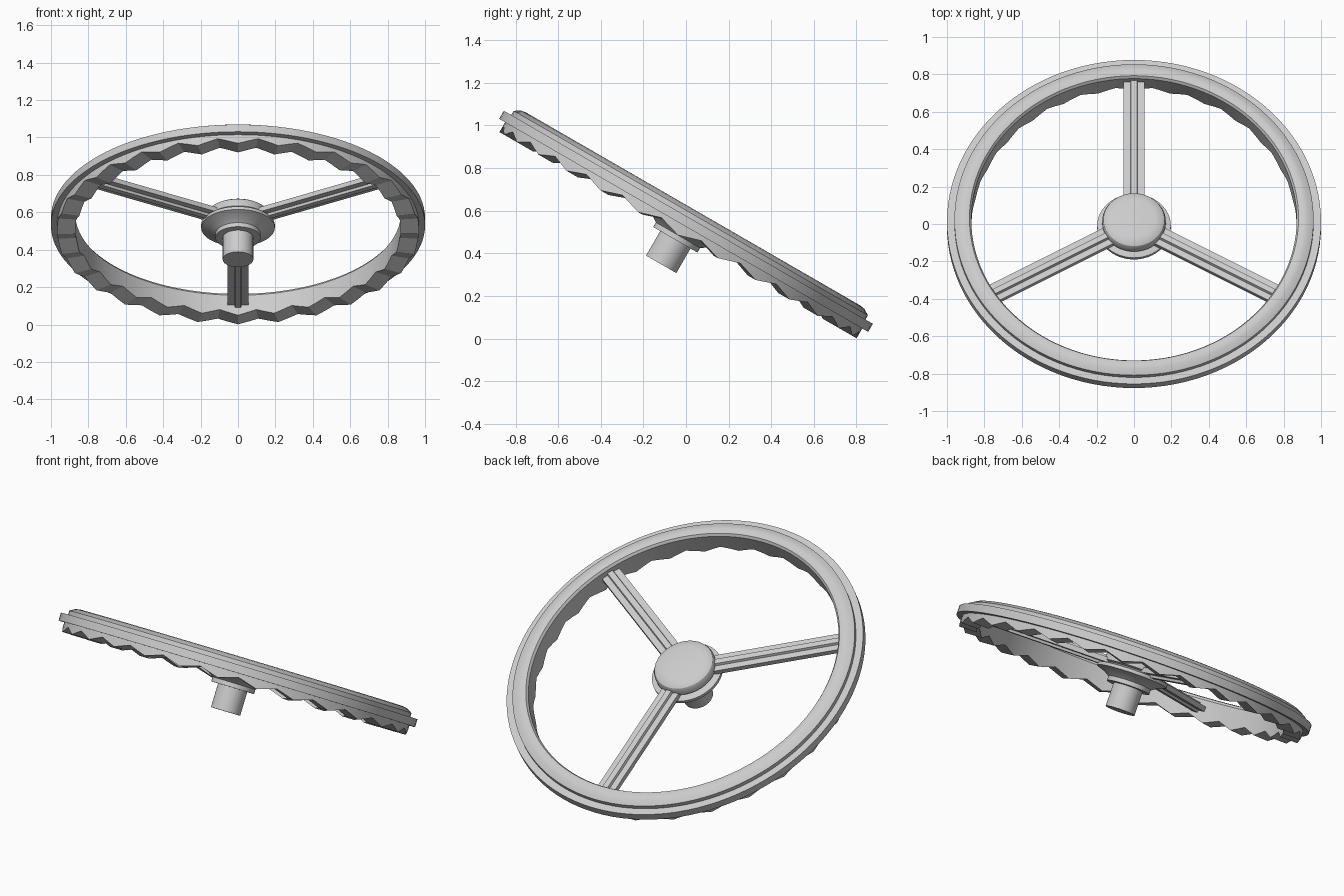
import bpy, bmesh, math
from mathutils import Matrix

cube = bpy.data.objects.get("Cube")
if cube:
    bpy.data.objects.remove(cube, do_unlink=True)

# One flat grey for the whole wheel
grey = bpy.data.materials.new("light_grey")
grey.use_nodes = True
COLOUR = (0.6, 0.6, 0.6, 1)
grey.diffuse_color = COLOUR
grey.node_tree.nodes["Principled BSDF"].inputs["Base Color"].default_value = COLOUR

# The wheel is modelled flat, then tilted with its top toward the driver
TILT = Matrix.Translation((0, 0, 0.55)) @ Matrix.Rotation(math.radians(-30), 4, "X")
TEETH = 28
STEPS = 4


def finish(name, bm, turn=Matrix.Identity(4)):
    bmesh.ops.remove_doubles(bm, verts=bm.verts, dist=1e-5)
    bmesh.ops.recalc_face_normals(bm, faces=bm.faces)
    bm.transform(TILT @ turn)
    mesh = bpy.data.meshes.new(name)
    bm.to_mesh(mesh)
    bm.free()
    mesh.materials.append(grey)
    obj = bpy.data.objects.new(name, mesh)
    bpy.context.collection.objects.link(obj)
    bpy.ops.object.select_all(action="DESELECT")
    obj.select_set(True)
    bpy.context.view_layer.objects.active = obj
    bpy.ops.object.shade_smooth_by_angle(angle=math.radians(25))
    return obj


def lathe(name, profile_at, segments, closed):
    """Spin a (radius, height) profile, which may vary by step, around z."""
    bm = bmesh.new()
    rings = []
    for i in range(segments):
        a = math.tau * i / segments
        rings.append([bm.verts.new((r * math.cos(a), r * math.sin(a), w))
                      for r, w in profile_at(i)])
    count = len(rings[0])
    for i in range(segments):
        here, there = rings[i], rings[(i + 1) % segments]
        for j in range(count if closed else count - 1):
            k = (j + 1) % count
            bm.faces.new((here[j], there[j], there[k], here[k]))
    return finish(name, bm)


# Rim: rounded top, thin outer flange, zigzag finger grips underneath
def rim_profile(i):
    wave = abs((i % STEPS) / STEPS - 0.5) * 2
    grip = -0.043 - 0.032 * wave
    return [(0.87, grip), (0.87, 0.048), (0.88, 0.062), (0.905, 0.067),
            (0.93, 0.063), (0.96, 0.045), (0.96, 0.022), (1, 0.022),
            (1, -0.022), (0.968, -0.022), (0.968, grip)]


lathe("rim", rim_profile, TEETH * STEPS, True)

# Hub: domed cap, flared collar and stem
cap = [(0, 0.066), (0.115, 0.064), (0.145, 0.058), (0.163, 0.046), (0.17, 0.03),
       (0.17, 0), (0.15, -0.01), (0, -0.01)]
collar = [(0, -0.005), (0.15, -0.005), (0.197, -0.02), (0.197, -0.038),
          (0.15, -0.055), (0.12, -0.075), (0.12, -0.1), (0, -0.1)]
stem = [(0, -0.09), (0.082, -0.09), (0.082, -0.233), (0, -0.233)]
for name, profile in (("hub_cap", cap), ("hub_collar", collar), ("hub_stem", stem)):
    lathe(name, lambda i, p=profile: p, 48, False)

# Spokes: flat plate with a raised rib along both sides
half = [(0.055, -0.014), (0.055, 0.014), (0.02, 0.014), (0.016, 0.028)]
right_side = [(0.016, -0.028), (0.02, -0.014)] + half
section = right_side + [(-x, z) for x, z in reversed(right_side)]
for name, angle in (("back_spoke", 0), ("right_spoke", 120), ("left_spoke", -120)):
    bm = bmesh.new()
    face = bm.faces.new([bm.verts.new((x, 0.1, z)) for x, z in section])
    out = bmesh.ops.extrude_face_region(bm, geom=[face], use_keep_orig=True)
    ends = [v for v in out["geom"] if isinstance(v, bmesh.types.BMVert)]
    bmesh.ops.translate(bm, verts=ends, vec=(0, 0.78, 0))
    finish(name, bm, Matrix.Rotation(math.radians(angle), 4, "Z"))
